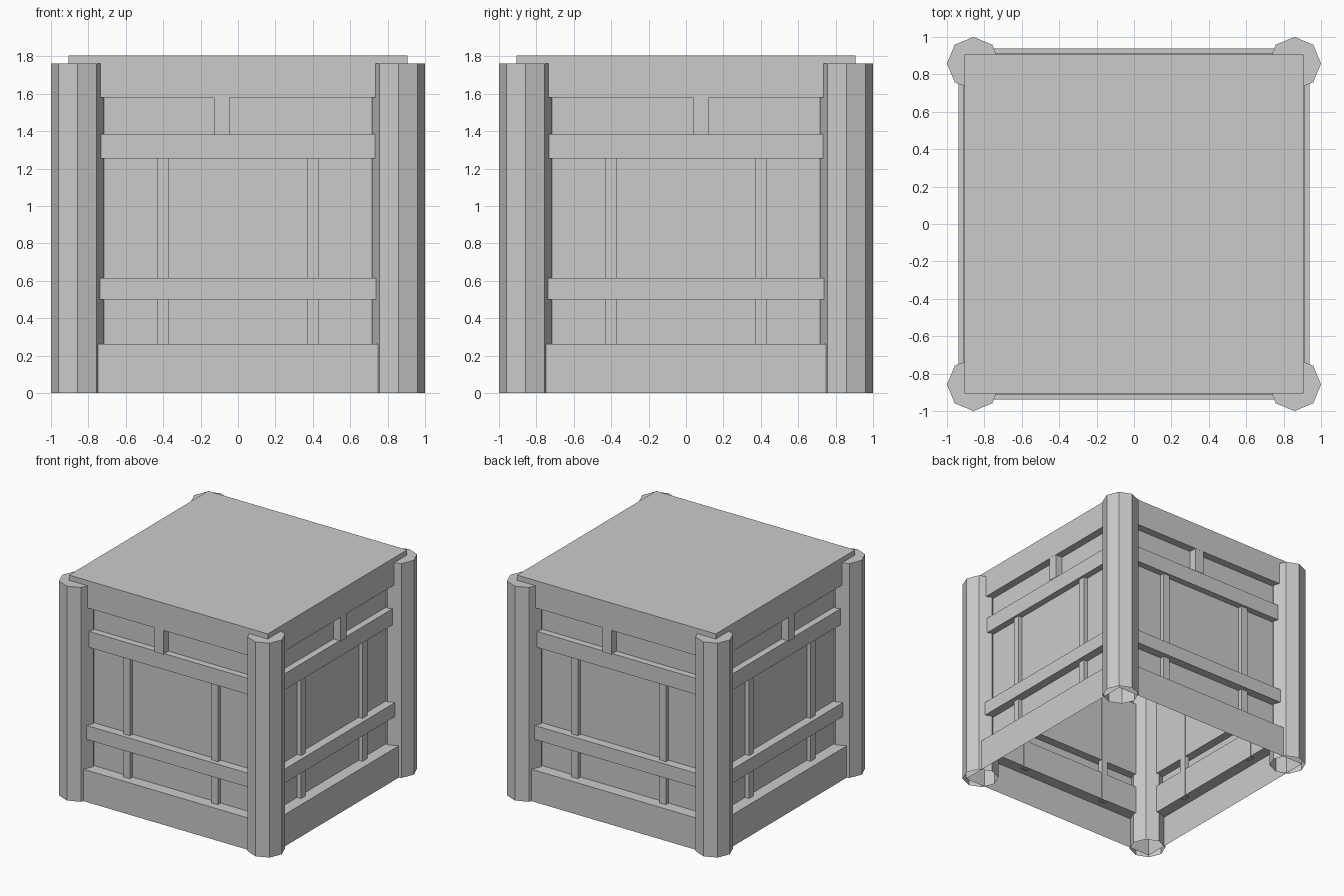
import bpy, bmesh
from math import cos, sin, pi
from mathutils import Matrix

if "Cube" in bpy.data.objects:
    bpy.data.objects.remove(bpy.data.objects["Cube"])


def finish(name, bm):
    me = bpy.data.meshes.new(name)
    bm.to_mesh(me)
    bm.free()
    ob = bpy.data.objects.new(name, me)
    bpy.context.collection.objects.link(ob)
    return ob


def stack(bm, rings, cap=True):
    """Skin a list of rings (lists of points); optionally cap the last one."""
    vs = [[bm.verts.new(p) for p in ring] for ring in rings]
    n = len(vs[0])
    for a, b in zip(vs, vs[1:]):
        for i in range(n):
            j = (i + 1) % n
            bm.faces.new((a[i], a[j], b[j], b[i]))
    if cap:
        bm.faces.new(vs[-1])


def bar(name, x0, x1, y0, y1, z0, z1, turn):
    """Upright bar, open at the bottom, turned to one side of the crate."""
    bm = bmesh.new()
    corners = [(x0, y0), (x1, y0), (x1, y1), (x0, y1)]
    stack(bm, [[(x, y, z) for x, y in corners] for z in (z0, z1)])
    bm.transform(Matrix.Rotation(turn * pi / 2, 4, 'Z'))
    return finish(name, bm)


# Crate shell: stepped wall profile (half width, height), open underneath
PANEL = 0.84
profile = [(0.938, 0), (0.938, 0.262), (PANEL, 0.262), (PANEL, 0.5),
           (0.912, 0.5), (0.912, 0.615), (PANEL, 0.615), (PANEL, 1.253),
           (0.895, 1.253), (0.895, 1.385), (PANEL, 1.385), (PANEL, 1.58),
           (0.905, 1.58), (0.905, 1.805)]
bm = bmesh.new()
stack(bm, [[(-r, -r, z), (r, -r, z), (r, r, z), (-r, r, z)] for r, z in profile])
finish("crate_shell", bm)

# Octagonal corner posts, open underneath
C, R = 0.858, 0.142
for sx in (-1, 1):
    for sy in (-1, 1):
        bm = bmesh.new()
        stack(bm, [[(sx * C + R * cos(i * pi / 4), sy * C + R * sin(i * pi / 4), z)
                    for i in range(8)] for z in (0, 1.763)])
        finish("corner_post", bm)

# Wall studs and window dividers on all four sides
for turn in range(4):
    for x in (-0.4, 0.4):
        bar("wall_stud", x - 0.03, x + 0.03, -PANEL - 0.035, -PANEL + 0.005,
            0.255, 1.26, turn)
    d = -0.087 if turn % 2 == 0 else 0.081
    bar("window_divider", d - 0.041, d + 0.041, -0.904, -PANEL + 0.002,
        1.38, 1.585, turn)
